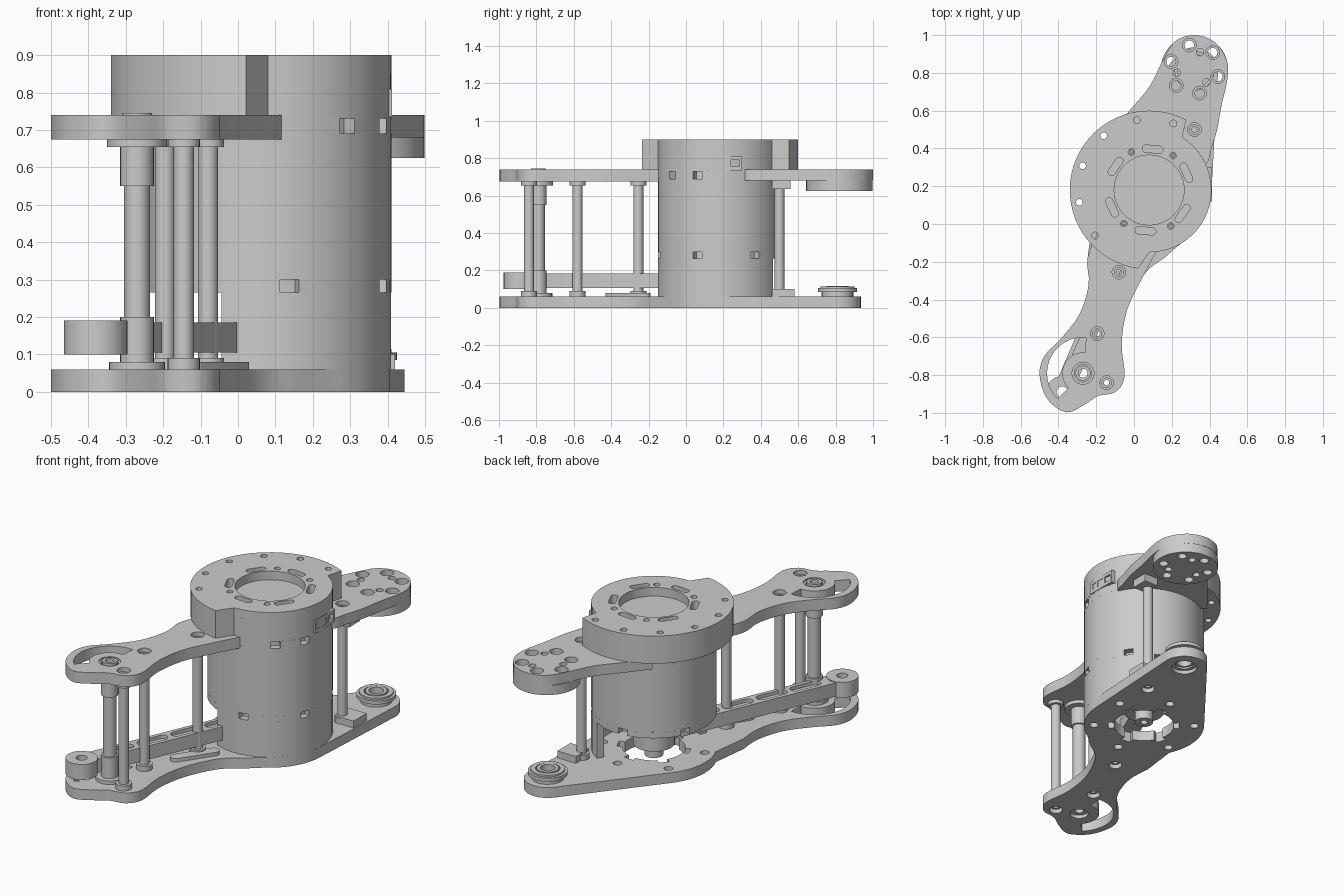
import bpy, bmesh
from math import cos, sin, radians, atan2, degrees, acos, hypot, pi

if "Cube" in bpy.data.objects:
    bpy.data.objects.remove(bpy.data.objects["Cube"])

# ---------- 2D loop helpers ----------
def arc(c, r, a0, a1, n=16):
    return [(c[0] + r*cos(radians(a0 + (a1-a0)*i/n)),
             c[1] + r*sin(radians(a0 + (a1-a0)*i/n))) for i in range(n+1)]

def circle(c, r, n=28):
    return arc(c, r, 0, 360, n)[:-1]

def polar(c, r, a):
    return (c[0] + r*cos(radians(a)), c[1] + r*sin(radians(a)))

def pill(p, q, r):
    a = degrees(atan2(q[1]-p[1], q[0]-p[0]))
    return arc(q, r, a-90, a+90, 8) + arc(p, r, a+90, a+270, 8)

def sector(c, r0, r1, a0, a1, n=24):
    return arc(c, r1, a0, a1, n) + arc(c, r0, a1, a0, n)

def notched(c, r, angles, depth, half):
    # circle with a rectangular dip at each angle (ascending)
    out = []
    for a, b in zip(angles, angles[1:] + [angles[0] + 360]):
        out += arc(c, r-depth, a-half, a+half, 3)
        out += arc(c, r, a+half, b-half, max(3, int((b-a)/7)))
    return out

def smooth(pts, n=4):
    # Catmull-Rom curve through the points
    p = [pts[0]] + pts + [pts[-1]]
    out = []
    for i in range(1, len(p)-2):
        a, b, c, d = p[i-1:i+3]
        for k in range(n):
            t = k/n
            out.append(tuple(0.5*(2*b[j] + (c[j]-a[j])*t + (2*a[j]-5*b[j]+4*c[j]-d[j])*t*t
                                  + (3*b[j]-a[j]-3*c[j]+d[j])*t**3) for j in (0, 1)))
    return out + [pts[-1]]

def plate(name, z0, z1, outer, holes=()):
    # extrude a filled outline with holes from z0 to z1
    cu = bpy.data.curves.new(name + "_profile", 'CURVE')
    cu.dimensions, cu.fill_mode, cu.extrude = '2D', 'BOTH', (z1-z0)/2
    for loop in [outer] + list(holes):
        s = cu.splines.new('POLY')
        s.points.add(len(loop)-1)
        for pt, (x, y) in zip(s.points, loop):
            pt.co = (x, y, 0, 1)
        s.use_cyclic_u = True
    tmp = bpy.data.objects.new(name + "_tmp", cu)
    bpy.context.collection.objects.link(tmp)
    dg = bpy.context.evaluated_depsgraph_get()
    me = bpy.data.meshes.new_from_object(tmp.evaluated_get(dg))
    bpy.data.objects.remove(tmp)
    bpy.data.curves.remove(cu)
    bm = bmesh.new()
    bm.from_mesh(me)
    bmesh.ops.remove_doubles(bm, verts=bm.verts, dist=1e-5)
    bmesh.ops.translate(bm, verts=bm.verts, vec=(0, 0, (z0+z1)/2))
    bmesh.ops.recalc_face_normals(bm, faces=bm.faces)
    bm.to_mesh(me)
    bm.free()
    me.name = name
    ob = bpy.data.objects.new(name, me)
    bpy.context.collection.objects.link(ob)
    return ob

def ring(name, c, r, z0, z1, hole=0, n=28):
    return plate(name, z0, z1, circle(c, r, n), [circle(c, hole, 20)] if hole else [])

def box(name, x0, x1, y0, y1, z0, z1):
    return plate(name, z0, z1, [(x0, y0), (x1, y0), (x1, y1), (x0, y1)])

# ---------- layout ----------
AXIS, BEAR, HEAD, POST, IDLER = (.08, .18), (.32, .81), (.32, .82), (-.27, -.79), (-.38, -.89)
R = .33
RODS = [(-.145, -.84), (-.195, -.58), (-.08, -.255), (.32, .5)]
arm = [(-.245, -.175), (-.24, -.32), (-.29, -.48), (-.39, -.61), (-.475, -.70), (-.5, -.80),
       (-.46, -.925), (-.36, -.997), (-.26, -.955), (-.19, -.91), (-.10, -.89), (-.05, -.81),
       (-.065, -.635), (-.035, -.45), (.055, -.265)]
foot_slot = sector(POST, .11, .19, 85, 225)
rod_holes = [circle(p, .036, 20) for p in RODS]

# bottom plate: arm, housing seat and bearing end in one outline
d = (BEAR[0]-AXIS[0], BEAR[1]-AXIS[1])
mid, off = degrees(atan2(d[1], d[0])), degrees(acos((R-.125)/hypot(*d)))
outline = (arc(BEAR, .125, mid-off, mid+off) + arc(AXIS, R, mid+off, 205, 10)
           + smooth(arm + [(.16, -.18)]) + arc(AXIS, R, -60, mid-off, 10))
plate("bottom_plate", 0, .06, outline,
      rod_holes + [foot_slot, circle(POST, .05), circle(BEAR, .07),
                   notched(AXIS, .165, [21 + 60*k for k in range(6)], -.03, 9)]
      + [circle(polar(AXIS, .275, 21 + 60*k), .024, 16) for k in range(6)])
plate("bottom_rib", .06, .08, pill((-.12, -.4), (.0, -.22), .03))

# front top arm
plate("front_top_arm", .675, .74, smooth([(-.17, 0)] + arm + [(.1, -.18), (.14, -.1)]),
      rod_holes[:3] + [foot_slot, circle(POST, .058)])

# back top arm with thick drilled head
back = [(-.12, .48), (-.02, .605), (.08, .725), (.15, .86), (.215, .965), (.32, 1.0), (.425, .965),
        (.49, .87), (.495, .77), (.465, .635), (.44, .5), (.41, .40), (.385, .32), (.3, .25)]
small = [circle(polar(HEAD, .095, 72 + 120*k), .02, 16) for k in range(3)]
big = [polar(HEAD, .13, 42 + 60*k) for k in range(6)]
plate("back_top_arm", .68, .74, smooth(back), [rod_holes[3]] + small + [circle(p, .036, 20) for p in big])
plate("back_head_pad", .625, .68, circle(HEAD, .178, 40), small + [circle(p, .025, 20) for p in big])

# motor housing in layers, windows notched into two of them
low = [-80, -21, 35, 95, 155, 215]
plate("housing_window_band", .265, .30, notched(AXIS, R, low, .04, 4.5))
ring("housing_body", AXIS, R, .30, .69, n=48)
plate("housing_upper_band", .69, .73, notched(AXIS, R, [-50, -21], .04, 4.5))
ring("housing_top", AXIS, R, .73, .85, n=48)
plate("housing_skirt", .06, .265, sector(AXIS, .29, R, -112, 60),
      [])

# cap: wide rim on the left, flush with the housing on the right
cap = arc(AXIS, .42, 62, 262, 36) + arc(AXIS, R, 270, 418, 24)
rim_holes = [circle(polar(AXIS, .375, 70 + 30*k), .018, 16) for k in range(6)]
plate("cap_body", .74, .85, cap, rim_holes)
slots = []
for k in range(6):
    a = 25 + 60*k
    slots.append(pill(polar(AXIS, .22, a-9.5), polar(AXIS, .22, a+9.5), .019))
screws = [polar(AXIS, .222, a) for a in (-10+65, -34-25, 233, 115)]
plate("cap_top", .85, .9, cap, rim_holes + slots + [circle(AXIS, .185, 48)]
      + [circle(p, .017, 16) for p in screws])
for p in screws:
    ring("cap_screw", p, .014, .85, .885, .006, 16)

# side connector
box("connector_shell", .36, .412, .12, .30, .735, .755)
box("connector_top", .36, .412, .12, .30, .79, .81)
for y in (.12, .165, .225, .285):
    box("connector_rib", .36, .412, y, y+.015, .735, .81)

# spacer rods with collars
for p in RODS:
    ring("spacer_rod", p, .027, .02, .72, .014)
    ring("lower_collar", p, .043, .06, .09, .02)
    ring("upper_collar", p, .043, .655, .68, .02)
box("rod_foot_block", .30, .42, .46, .58, .06, .1)
box("rod_top_block", .30, .39, .46, .56, .635, .68)

# main pivot post
for z0, z1, r in ((.02, .06, .05), (.06, .2, .045), (.2, .55, .035), (.55, .675, .045), (.675, .745, .04)):
    ring("pivot_post", POST, r, z0, z1, .024)
ring("pivot_bushing", POST, .058, .68, .73, .046)
ring("pivot_upper_pad", POST, .08, .655, .675, .04)
ring("pivot_lower_pad", POST, .075, .06, .08, .04)

# idler bar with pockets on top
u = (AXIS[0]-IDLER[0], AXIS[1]-IDLER[1])
at = lambda t: (IDLER[0] + u[0]*t, IDLER[1] + u[1]*t)
bar, eye = pill(IDLER, AXIS, .05), circle(IDLER, .03, 20)
plate("idler_bar", .105, .165, bar, [eye])
plate("idler_bar_rim", .165, .185, bar,
      [eye] + [pill(at(t), at(t+.11), .028) for t in (.14, .32, .50, .68)])
ring("idler_roller", IDLER, .085, .10, .19, .03)

# drive shaft and pulley
ring("drive_shaft", AXIS, .05, .02, .27, .02)
ring("drive_pulley", AXIS, .11, .085, .2, .03)

# end bearing
ring("bearing_neck", BEAR, .085, .02, .085, .05)
ring("bearing_flange", BEAR, .105, .085, .105, .05, 36)
ring("bearing_outer_race", BEAR, .09, .105, .115, .065, 36)
ring("bearing_inner_race", BEAR, .058, .03, .118, .04)

# smooth round walls, keep edges sharp
bpy.ops.object.select_all(action='SELECT')
bpy.context.view_layer.objects.active = bpy.context.scene.objects[0]
bpy.ops.object.shade_smooth_by_angle(angle=radians(30))
